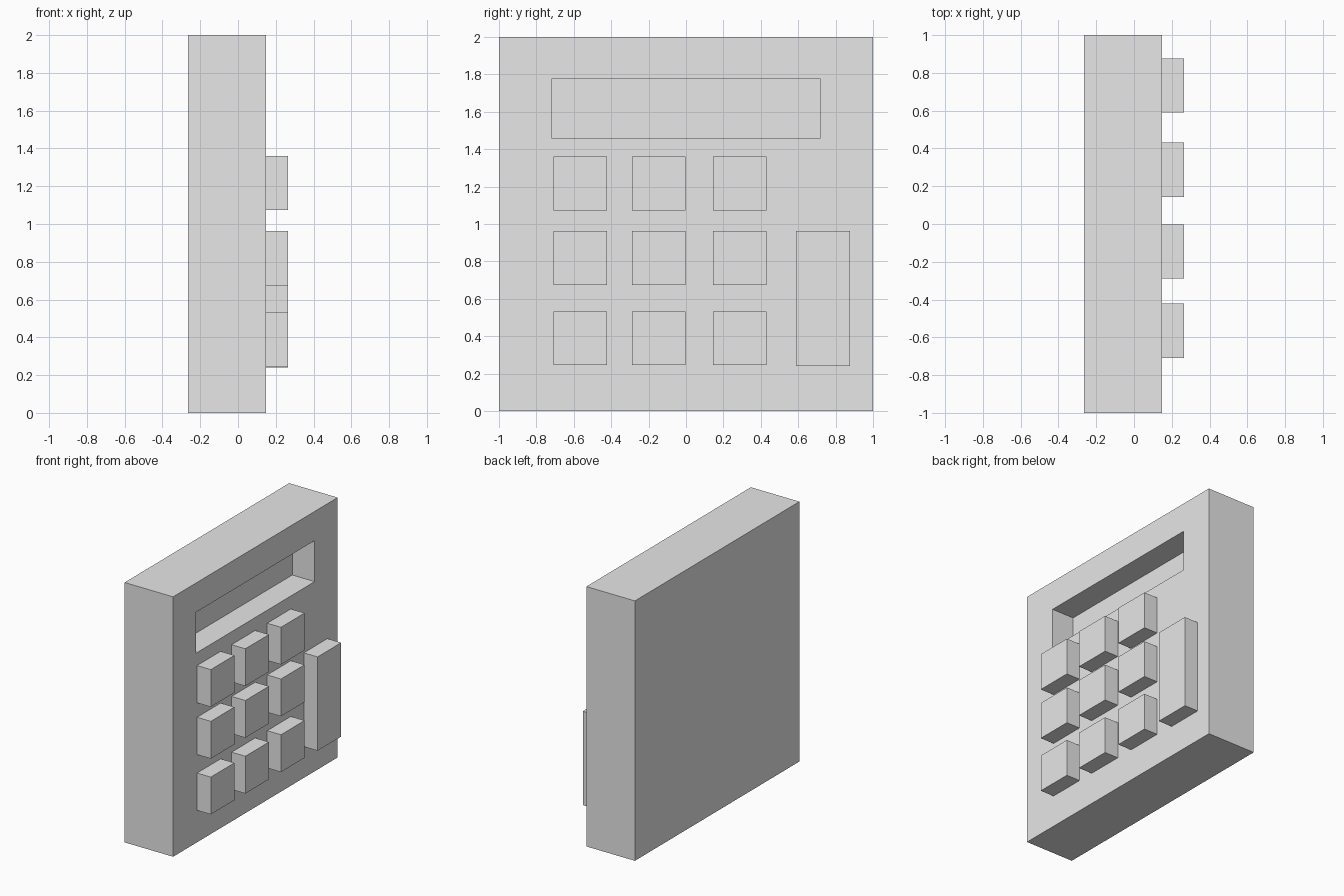
import bpy
import bmesh

old = bpy.data.objects.get("Cube")
if old:
    bpy.data.objects.remove(old, do_unlink=True)

grey = bpy.data.materials.new("light_grey")
grey.use_nodes = True
grey.diffuse_color = (0.8, 0.8, 0.8, 1)
grey.node_tree.nodes["Principled BSDF"].inputs["Base Color"].default_value = (0.8, 0.8, 0.8, 1)

BACK, PANEL, KEY_TOP = -0.265, 0.148, 0.265


def box_mesh(x, y, z):
    """Box spanning the (min, max) pairs on each axis."""
    bm = bmesh.new()
    bmesh.ops.create_cube(bm, size=1)
    for v in bm.verts:
        v.co = [span[int(c > 0)] for span, c in zip((x, y, z), v.co)]
    return bm


def finish(bm, name):
    bmesh.ops.recalc_face_normals(bm, faces=bm.faces)
    mesh = bpy.data.meshes.new(name)
    bm.to_mesh(mesh)
    bm.free()
    mesh.materials.append(grey)
    obj = bpy.data.objects.new(name, mesh)
    bpy.context.collection.objects.link(obj)
    return obj


# Body with a recessed display window in the panel facing +x
bm = box_mesh((BACK, PANEL), (-1, 1), (0, 2))
panel = max(bm.faces, key=lambda f: f.calc_center_median().x)
bmesh.ops.inset_region(bm, faces=[panel], thickness=0.2)
for v in panel.verts:
    v.co.y = 0.72 if v.co.y > 0 else -0.72
    v.co.z = 1.775 if v.co.z > 1 else 1.46
floor = bmesh.ops.extrude_discrete_faces(bm, faces=[panel])["faces"][0]
bmesh.ops.translate(bm, verts=floor.verts, vec=(-0.19, 0, 0))
finish(bm, "body")

# Grid of square keys
KEY = 0.287
for row, z in enumerate((0.246, 0.675, 1.073)):
    for col, y in enumerate((-0.709, -0.289, 0.144)):
        bm = box_mesh((PANEL, KEY_TOP), (y, y + KEY), (z, z + KEY))
        finish(bm, f"key_row{row + 1}_column{col + 1}")

# Tall key beside the grid
finish(box_mesh((PANEL, KEY_TOP), (0.589, 0.876), (0.24, 0.962)), "tall_key")
